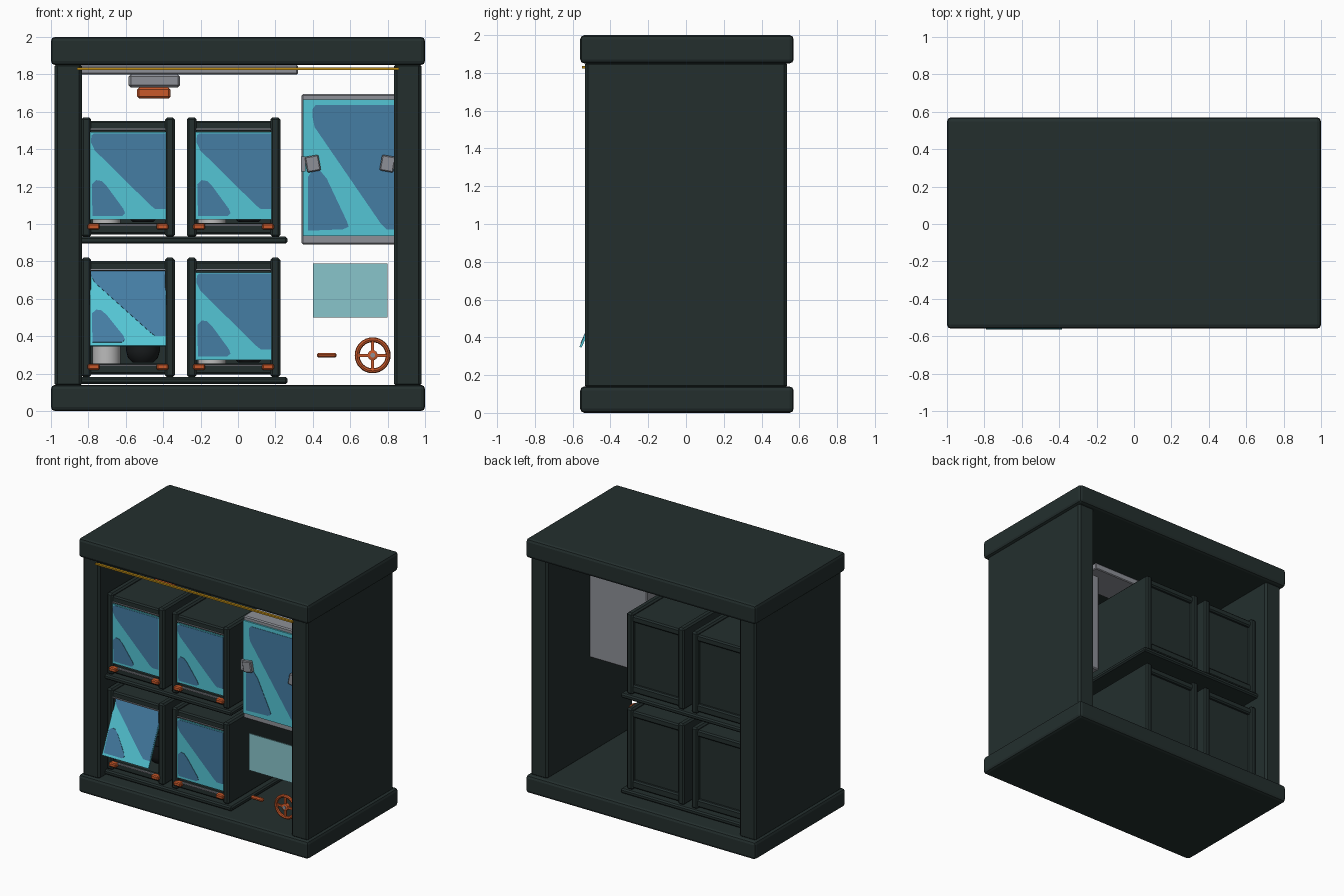
import bpy, bmesh, math
from mathutils import Matrix, Vector

if "Cube" in bpy.data.objects:
    bpy.data.objects.remove(bpy.data.objects["Cube"])


def mat(name, r, g, b):
    m = bpy.data.materials.new(name)
    m.diffuse_color = (r, g, b, 1)
    m.use_nodes = True
    m.node_tree.nodes["Principled BSDF"].inputs["Base Color"].default_value = m.diffuse_color
    return m


DARK = mat("dark_slate", .017, .028, .027)
CYAN = mat("cyan_glass", .088, .56, .66)
BLUE = mat("blue_reflection", .058, .205, .37)
PALE = mat("pale_teal", .25, .56, .60)
GREY = mat("steel_grey", .27, .28, .31)
ORANGE = mat("orange", .578, .098, .023)
GOLD = mat("gold", .515, .262, .008)
SILVER = mat("light_silver", .5, .5, .5)
BLACK = mat("black_iron", .01, .012, .013)


def add(name, bm, m):
    bmesh.ops.recalc_face_normals(bm, faces=bm.faces)
    me = bpy.data.meshes.new(name)
    bm.to_mesh(me)
    bm.free()
    me.materials.append(m)
    ob = bpy.data.objects.new(name, me)
    bpy.context.collection.objects.link(ob)
    return ob


def box(name, x, y, z, m, bevel=0, seg=1):
    """Box from three (low, high) ranges, origin at its centre."""
    bm = bmesh.new()
    bmesh.ops.create_cube(bm, size=1)
    bmesh.ops.scale(bm, vec=(x[1] - x[0], y[1] - y[0], z[1] - z[0]), verts=bm.verts)
    if bevel:
        bmesh.ops.bevel(bm, geom=bm.edges[:], offset=bevel, segments=seg,
                        affect='EDGES', profile=.5)
    ob = add(name, bm, m)
    ob.location = (sum(x) / 2, sum(y) / 2, sum(z) / 2)
    return ob


def lathe(name, profile, loc, m, axis_y=False, steps=24, closed=False):
    """Spin (radius, height) points around z, or around y when axis_y."""
    bm = bmesh.new()
    vs = [bm.verts.new((r, 0, h)) for r, h in profile]
    n = len(vs)
    es = [bm.edges.new((vs[i], vs[(i + 1) % n])) for i in range(n if closed else n - 1)]
    bmesh.ops.spin(bm, geom=vs + es, cent=(0, 0, 0), axis=(0, 0, 1),
                   angle=math.tau, steps=steps)
    bmesh.ops.remove_doubles(bm, verts=bm.verts, dist=1e-5)
    ob = add(name, bm, m)
    ob.location = loc
    if axis_y:
        ob.rotation_euler.x = math.pi / 2
    for p in ob.data.polygons:
        p.use_smooth = True
    ob.data.set_sharp_from_angle(angle=math.radians(35))
    return ob


def glass(name, x, top, h, y, shapes, tilt=0):
    """Cyan pane hung from its top edge, with thin blue reflection plates."""
    w = x[1] - x[0]
    turn = Matrix.Translation((x[0], y, top)) @ Matrix.Rotation(math.radians(-tilt), 4, 'X')
    pane = [(0, 0), (1, 0), (1, 1), (0, 1)]
    layers = [(name, pane, 0, .012, CYAN)]
    layers += [(name + "_reflection", s, -.003, .0029, BLUE) for s in shapes]
    for nm, pts, y0, depth, m in layers:
        bm = bmesh.new()
        f = bm.faces.new([bm.verts.new((u * w, y0, (v - 1) * h)) for u, v in pts])
        ext = bmesh.ops.extrude_face_region(bm, geom=[f])
        bmesh.ops.translate(bm, vec=(0, depth, 0),
                            verts=[g for g in ext["geom"] if isinstance(g, bmesh.types.BMVert)])
        add(nm, bm, m).matrix_world = turn


# Cabinet shell: open at front and back
box("base_slab", (-1, 1), (-.56, .57), (0, .14), DARK, .022, 2)
box("top_slab", (-1, 1), (-.56, .57), (1.85, 2), DARK, .022, 2)
for s in (-1, 1):
    box("side_wall", sorted((s * .835, s * .98)), (-.535, .535), (.13, 1.86), DARK, .015)
box("gold_trim", (-.86, .86), (-.55, -.53), (1.824, 1.836), GOLD)

# Shelves
for z in (.145, .895):
    box("shelf", (-.85, .265), (-.46, .44), (z, z + .037), DARK, .01)

# Ceiling rail with lamp
box("ceiling_rail", (-.86, .32), (-.35, -.06), (1.8, 1.85), GREY, .006)
box("lamp_body", (-.585, -.31), (-.32, -.09), (1.73, 1.8), GREY, .012)
box("lamp_bulb", (-.54, -.36), (-.28, -.13), (1.67, 1.73), ORANGE, .012)

# Four chambers with flap doors
DOOR_SHAPES = [
    [(.05, .985), (.995, .985), (.995, .12), (.86, .12), (.8, .16), (.06, .79), (.01, .88), (.015, .96)],
    [(.03, .04), (.42, .04), (.46, .07), (.44, .12), (.22, .38), (.15, .44), (.08, .45), (.02, .4)]]


def chamber(cx, z, is_open):
    lo, hi = cx - .25, cx + .25
    for x0 in (lo, hi - .053):
        box("chamber_side", (x0, x0 + .053), (-.44, .42), (z, z + .64), DARK, .012)
    inner = (lo + .04, hi - .04)
    box("chamber_roof", inner, (-.43, .41), (z + .57, z + .622), DARK, .01)
    box("chamber_floor", inner, (-.43, .41), (z + .015, z + .075), DARK, .01)
    box("chamber_back", inner, (.36, .385), (z + .03, z + .6), DARK)
    # Steel rods, sill and orange catches
    box("door_hinge_rod", (lo + .05, hi - .05), (-.437, -.427), (z + .572, z + .58), GREY)
    box("sill_rod", (lo + .05, hi - .05), (-.44, -.425), (z + .06, z + .069), GREY)
    for sx in (-1, 1):
        x = cx + sx * .184
        box("door_catch", (x - .032, x + .032), (-.465, -.42), (z + .04, z + .072), ORANGE, .007)
    # Contents: silver pot and black bowl
    px = cx - .115
    lathe("silver_pot", [(0, 0), (.075, 0), (.075, .2), (.065, .2), (.065, .03), (0, .03)],
          (px, -.26, z + .075), SILVER)
    lathe("black_bowl", [(0, 0), (.055, 0), (.08, .025), (.09, .06), (.09, .15), (.08, .15), (.07, .04), (0, .03)],
          (cx + .08, -.24, z + .08), BLACK)
    span = (cx - .202, cx + .202)
    if is_open:
        glass("open_door", span, z + .595, .465, -.375, DOOR_SHAPES, 24)
    else:
        glass("closed_door", span, z + .562, .468, -.434, DOOR_SHAPES)


for cx in (-.588, -.024):
    for z in (.93, .18):
        chamber(cx, z, cx < -.5 and z < .5)

# Large display unit
box("display_case", (.34, .86), (-.42, 0), (.89, 1.695), GREY, .008)
glass("display_glass", (.348, .856), 1.665, .73, -.432, [
    [(.13, .96), (.99, .96), (.99, .05), (.88, .05), (.82, .09), (.12, .8), (.1, .87), (.1, .93)],
    [(.05, .04), (.42, .05), (.48, .07), (.46, .11), (.25, .42), (.18, .48), (.1, .49), (.05, .43)]])
for s in (-1, 1):
    clip = box("display_clip", (.6 + s * .2 - .037, .6 + s * .2 + .037), (-.465, -.43),
               (1.28, 1.365), GREY, .006)
    clip.rotation_euler.y = math.radians(-s * -10)
    box("clip_bracket", (.6 + s * .25 - .012, .6 + s * .25 + .012), (-.45, -.42), (1.28, 1.36), GREY)

# Lower control area: pale panel, handle and valve wheel
box("control_panel", (.4, .8), (-.434, -.426), (.5, .79), PALE)
box("lever_handle", (.422, .527), (-.45, -.42), (.285, .311), ORANGE, .008)
wheel = (.72, -.435, .298)
ring = [(.083 + .013 * math.cos(i * math.tau / 8), .013 * math.sin(i * math.tau / 8)) for i in range(8)]
lathe("valve_wheel_rim", ring, wheel, ORANGE, True, 32, True)
for a in (0, 90):
    spoke = box("valve_wheel_spoke", (.636, .804), (-.442, -.428), (.29, .306), ORANGE)
    spoke.rotation_euler.y = math.radians(a)
lathe("valve_wheel_hub", [(0, -.015), (.027, -.015), (.027, .012), (.02, .016), (0, .016)], wheel, ORANGE, True)
lathe("valve_wheel_bolt", [(0, .01), (.013, .01), (.013, .02), (0, .02)], wheel, GREY, True, 12)
